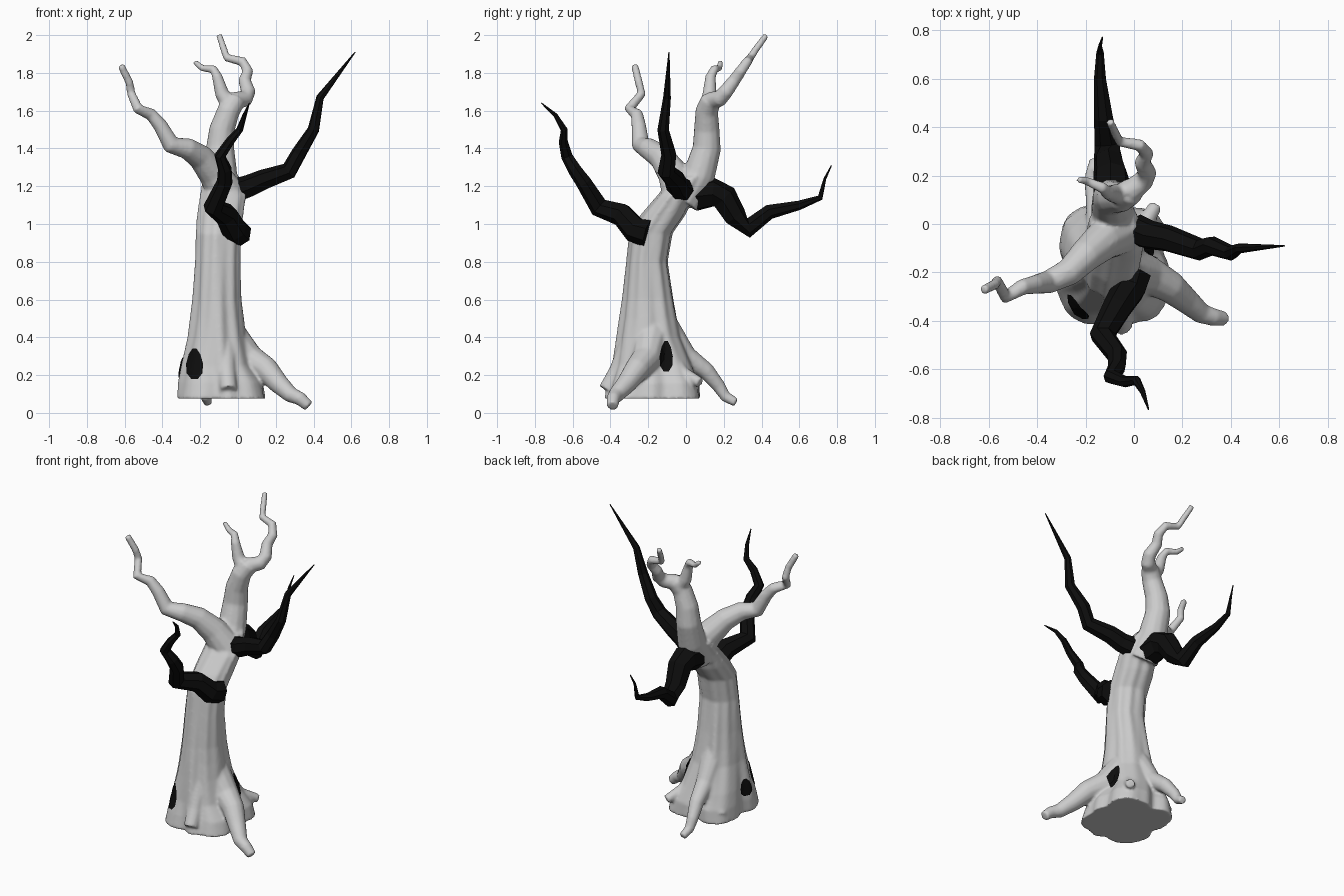
import bpy, bmesh
from math import sin, cos, pi
from mathutils import Vector

if "Cube" in bpy.data.objects:
    bpy.data.objects.remove(bpy.data.objects["Cube"])


def loft(bm, rings):
    """Skin a list of point rings and cap both ends."""
    vs = [[bm.verts.new(p) for p in r] for r in rings]
    n = len(vs[0])
    for a, b in zip(vs, vs[1:]):
        for i in range(n):
            j = (i + 1) % n
            bm.faces.new((a[i], a[j], b[j], b[i]))
    bm.faces.new(vs[0][::-1])
    bm.faces.new(vs[-1])


def tube(bm, r0, r1, power, path, sides=12):
    """Tube along path, its radius easing from r0 to r1 by arc length."""
    pts = [Vector(p) for p in path]
    dist = [0]
    for a, b in zip(pts, pts[1:]):
        dist.append(dist[-1] + (b - a).length)
    rings, side = [], None
    for i, p in enumerate(pts):
        t = (pts[min(i + 1, len(pts) - 1)] - pts[max(i - 1, 0)]).normalized()
        if side is None:
            side = t.orthogonal()
        side = (side - t * side.dot(t)).normalized()
        up = t.cross(side)
        r = r1 + (r0 - r1) * (1 - dist[i] / dist[-1]) ** power
        rings.append([p + r * (side * cos(2 * pi * k / sides) + up * sin(2 * pi * k / sides))
                      for k in range(sides)])
    loft(bm, rings)


def finish(bm, name, mat=None):
    bmesh.ops.recalc_face_normals(bm, faces=bm.faces[:])
    me = bpy.data.meshes.new(name)
    bm.to_mesh(me)
    bm.free()
    ob = bpy.data.objects.new(name, me)
    bpy.context.collection.objects.link(ob)
    if mat:
        me.materials.append(mat)
    return ob


black = bpy.data.materials.new("black")
black.diffuse_color = (0.004, 0.004, 0.004, 1)
black.use_nodes = True
black.node_tree.nodes["Principled BSDF"].inputs["Base Color"].default_value = black.diffuse_color

# Trunk: fluted rings (z, cx, cy, rx, ry), squarer toward the base
bm = bmesh.new()
trunk = [(.075, -.085, -.175, .23, .25), (.16, -.09, -.17, .22, .24),
         (.25, -.11, -.175, .185, .21), (.4, -.11, -.195, .152, .168),
         (.6, -.11, -.2, .128, .135), (.8, -.105, -.205, .118, .108),
         (.95, -.1, -.185, .118, .112), (1.05, -.09, -.12, .12, .115),
         (1.15, -.075, -.055, .12, .095), (1.25, -.085, .02, .095, .085)]
N = 64
rings = []
for a, b in zip(trunk, trunk[1:] + trunk[-1:]):
    for s in range(4 if a is not b else 1):
        z, cx, cy, rx, ry = [u + (v - u) * s / 4 for u, v in zip(a, b)]
        flare = max(0, 1 - z / .5)
        ring = []
        for k in range(N):
            t = 2 * pi * k / N
            m = 1 + .06 * flare - .12 * flare * cos(4 * t) + .03 * cos(5 * t + 2.2 * z + 1)
            m += .03 * cos(9 * t + 2.4 * z) + .018 * cos(13 * t - 2 * z)
            ring.append((cx + rx * m * cos(t), cy + ry * m * sin(t), z))
        rings.append(ring)
loft(bm, rings)

# Back limb, its long crooked tip and short twig
tube(bm, .1, .055, 1, [(-.08, -.02, 1.12), (-.09, .07, 1.26), (-.095, .11, 1.4),
                       (-.085, .11, 1.5), (-.05, .11, 1.6), (-.01, .135, 1.66)])
tube(bm, .05, .017, 1.5, [(-.02, .13, 1.65), (.04, .18, 1.665), (.055, .21, 1.7), (.035, .255, 1.76),
                          (.052, .29, 1.81), (.025, .325, 1.86), (-.06, .34, 1.88),
                          (-.075, .37, 1.925), (-.1, .425, 2.0)])
tube(bm, .05, .015, 1.3, [(-.03, .12, 1.61), (-.085, .125, 1.69), (-.11, .13, 1.78), (-.13, .15, 1.82),
                          (-.19, .175, 1.825), (-.23, .185, 1.86)])
# Left limb
tube(bm, .1, .02, 1.7, [(-.06, -.03, 1.16), (-.13, -.07, 1.27), (-.2, -.13, 1.355), (-.27, -.2, 1.4),
                        (-.355, -.24, 1.42), (-.41, -.25, 1.52), (-.46, -.26, 1.58), (-.53, -.3, 1.61),
                        (-.565, -.235, 1.69), (-.575, -.25, 1.75), (-.62, -.272, 1.84)])
# Right root, back root, back right stub, front and left buttresses
tube(bm, .1, .03, 1, [(-.06, -.18, .42), (.06, -.21, .285), (.15, -.26, .23), (.215, -.315, .155),
                      (.28, -.37, .095), (.33, -.385, .075), (.375, -.39, .035)])
tube(bm, .08, .024, 1, [(-.13, -.14, .5), (-.14, 0, .3), (-.155, .11, .22),
                        (-.17, .175, .14), (-.17, .21, .085), (-.16, .265, .055)])
tube(bm, .06, .028, 1, [(-.07, -.16, .4), (.03, -.02, .21), (.09, .075, .16)])
tube(bm, .06, .045, 1, [(-.07, -.24, .5), (-.06, -.36, .22), (-.05, -.42, .12)])
tube(bm, .06, .045, 1, [(-.15, -.16, .45), (-.23, -.04, .18), (-.25, 0, .12)])

# Fuse all grey wood into one smooth skin
tree = finish(bm, "trunk_and_limbs")
rm = tree.modifiers.new("fuse", 'REMESH')
rm.mode = 'VOXEL'
rm.voxel_size = .0095
rm.use_smooth_shade = True
sm = tree.modifiers.new("soften", 'SMOOTH')
sm.factor = .5
sm.iterations = 4


# Black dead branches, faceted
def branch(name, r0, power, path):
    bm = bmesh.new()
    tube(bm, r0, .003, power, path, 7)
    finish(bm, name, black)


branch("right_branch", .065, 1, [(.0, -.02, 1.18), (.06, -.045, 1.2), (.14, -.06, 1.235),
                                 (.27, -.105, 1.28), (.32, -.09, 1.37), (.4, -.12, 1.5),
                                 (.435, -.1, 1.67), (.62, -.09, 1.91)])
branch("front_branch", .075, .9, [(0, -.2, .95), (-.02, -.27, .97), (-.065, -.34, 1.05),
                                  (-.13, -.46, 1.09), (-.07, -.54, 1.22), (-.07, -.59, 1.29),
                                  (-.095, -.63, 1.36), (-.04, -.65, 1.44), (.01, -.645, 1.5),
                                  (.035, -.69, 1.575), (.06, -.765, 1.64)])
branch("back_branch", .09, 1.15, [(-.09, .05, 1.155), (-.09, .14, 1.165), (-.095, .2, 1.14),
                                  (-.105, .26, 1.04), (-.11, .33, .98), (-.125, .44, 1.065),
                                  (-.14, .6, 1.1), (-.14, .71, 1.14), (-.14, .735, 1.24),
                                  (-.13, .77, 1.31)])

# Black hollows laid on the bark: centre, outward direction, half width, half height
bpy.context.view_layer.update()
bark = tree.evaluated_get(bpy.context.evaluated_depsgraph_get())


def hollow(name, c, d, w, h):
    c, d = Vector(c), Vector(d)
    side = d.cross(Vector((0, 0, 1)))

    def on_bark(r, t):
        p = c + side * (w * r * cos(t) * (1 - .25 * sin(t))) + Vector((0, 0, h * r * sin(t)))
        hit, loc, _, _ = bark.ray_cast(p + d, -d)
        return (loc if hit else p) + d * .008

    bm = bmesh.new()
    mid = bm.verts.new(on_bark(0, 0))
    rows = [[bm.verts.new(on_bark(i / 3, pi * k / 5)) for k in range(10)] for i in (1, 2, 3)]
    for k in range(10):
        j = (k + 1) % 10
        bm.faces.new((mid, rows[0][k], rows[0][j]))
        for a, b in zip(rows, rows[1:]):
            bm.faces.new((a[k], b[k], b[j], a[j]))
    finish(bm, name, black)


hollow("front_hollow", (-.23, -.3, .26), (0, -1, 0), .045, .085)
hollow("left_hollow", (-.3, -.2, .24), (-1, 0, 0), .045, .055)
hollow("right_hollow", (.05, -.105, .3), (1, 0, 0), .035, .085)
